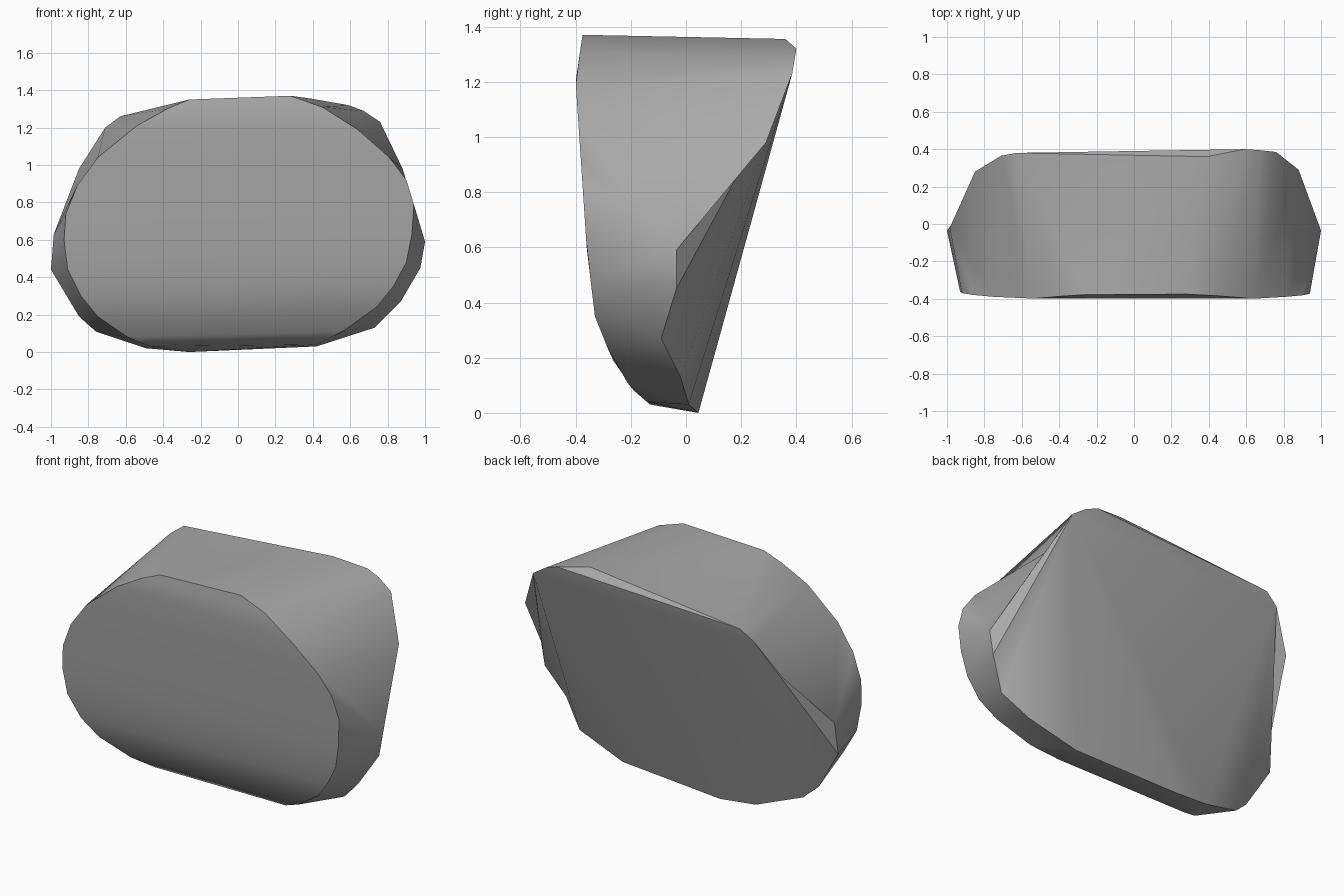
import bpy, bmesh
from math import radians

cube = bpy.data.objects.get("Cube")
if cube:
    bpy.data.objects.remove(cube, do_unlink=True)

# Single stone grey material
grey = bpy.data.materials.new("stone_grey")
grey.use_nodes = True
colour = (0.4, 0.4, 0.4, 1)
grey.diffuse_color = colour
grey.node_tree.nodes["Principled BSDF"].inputs["Base Color"].default_value = colour

# Front rim outline as (x, z), clockwise from upper left
front = [(-.26, 1.35), (.28, 1.37), (.45, 1.31), (.64, 1.19), (.81, 1.04),
         (.9, .92), (.94, .79), (.93, .63), (.9, .48), (.83, .35), (.74, .24),
         (.56, .11), (.42, .04), (-.47, .03), (-.59, .08), (-.75, .19),
         (-.84, .3), (-.91, .44), (-.93, .6), (-.92, .74), (-.86, .89),
         (-.75, 1.04), (-.54, 1.21), (-.38, 1.3)]
# Depth of the front surface by height: (z, y)
belly = [(0, -.1), (.03, -.13), (.09, -.2), (.2, -.27), (.35, -.33),
         (.6, -.36), (.9, -.38), (1.2, -.4), (1.37, -.375)]
# Back rim, same direction
back = [(-.63, .38, 1.26), (.39, .36, 1.355), (.59, .4, 1.32), (.67, .395, 1.29),
        (.76, .385, 1.23), (.88, .29, .98), (1, -.035, .59), (.975, -.035, .45),
        (.87, -.09, .27), (.73, -.02, .13), (.42, .01, .03), (-.26, .045, 0),
        (-.49, .03, .02), (-.76, -.04, .11), (-.85, -.06, .19), (-1, -.035, .44),
        (-.985, -.02, .63), (-.85, .28, .98), (-.71, .365, 1.2)]


def depth(z):
    for (z0, y0), (z1, y1) in zip(belly, belly[1:]):
        if z <= z1:
            return y0 + (y1 - y0) * (z - z0) / (z1 - z0)
    return belly[-1][1]


bm = bmesh.new()
f = [bm.verts.new((x, depth(z), z)) for x, z in front]
b = [bm.verts.new(p) for p in back]


def face(*verts):
    if len(set(verts)) > 2:
        bm.faces.new(verts)


# Front surface: strips joining the right and left halves of the rim
n = len(f)
for i in range(1, n // 2):
    face(f[i], f[i + 1], f[-i], f[1 - i])

# Side band: stitch the two rims, always closing the shorter diagonal
i = j = 0
m = len(b)
while i < n or j < m:
    fi, bj = f[i % n], b[j % m]
    fn, bn = f[(i + 1) % n], b[(j + 1) % m]
    step_front = (fn.co - bj.co).length <= (bn.co - fi.co).length
    if j == m or (i < n and step_front):
        face(fi, fn, bj)
        i += 1
    else:
        face(fi, bn, bj)
        j += 1

# Back surface: thin top bevel, central panel, and a fan on each flank
face(b[0], b[1], b[2])
face(b[0], b[2], b[3], b[4], b[18])
face(b[18], b[4], b[10], b[11], b[12])
for k in range(4, 10):
    face(b[4], b[k], b[k + 1])
for k in range(12, 18):
    face(b[18], b[k], b[k + 1])

bmesh.ops.recalc_face_normals(bm, faces=bm.faces)
mesh = bpy.data.meshes.new("stone_body")
bm.to_mesh(mesh)
bm.free()
mesh.materials.append(grey)

stone = bpy.data.objects.new("stone_body", mesh)
bpy.context.collection.objects.link(stone)
bpy.context.view_layer.objects.active = stone
stone.select_set(True)
bpy.ops.object.shade_smooth_by_angle(angle=radians(35))
